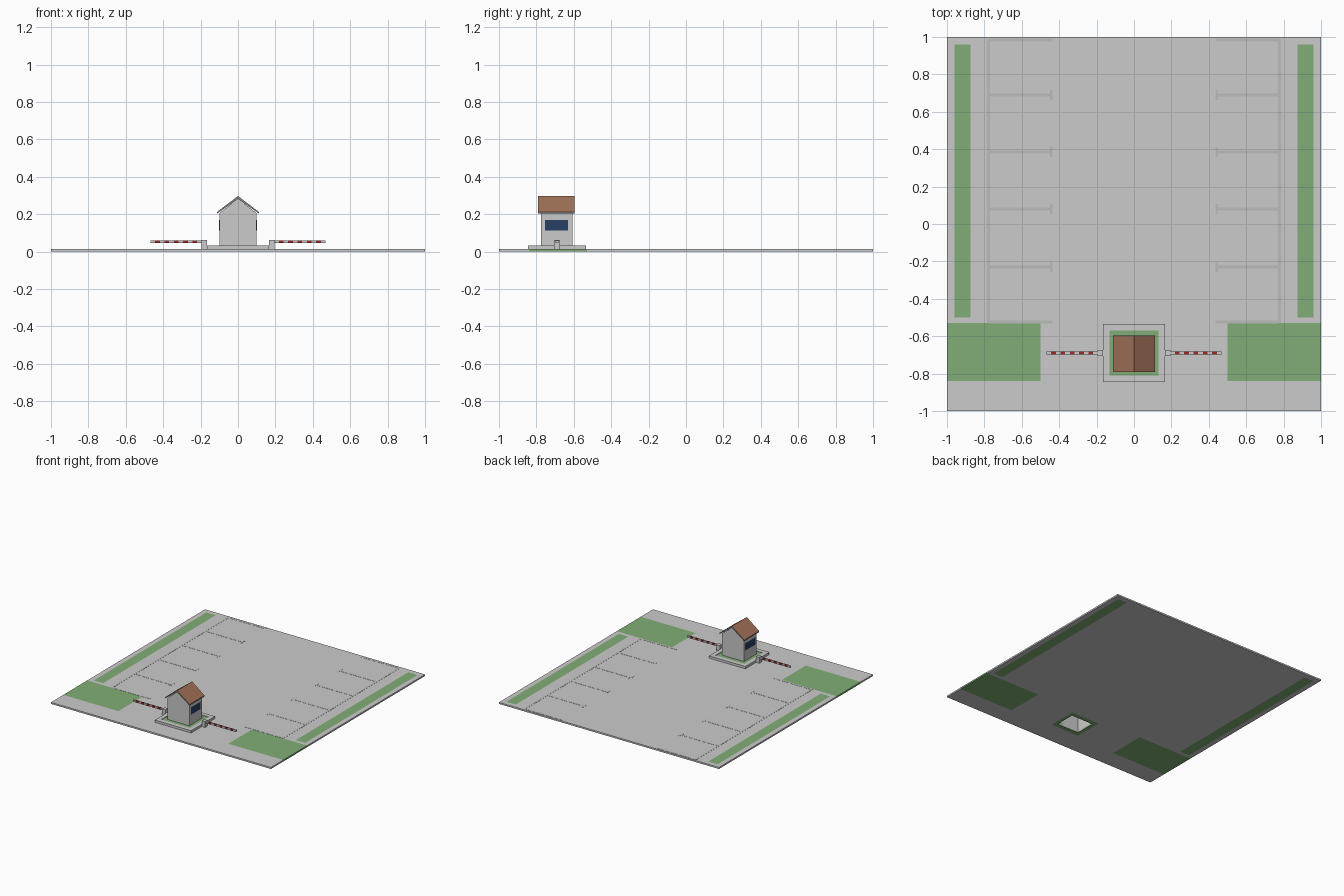
import bpy, bmesh

if "Cube" in bpy.data.objects:
    bpy.data.objects.remove(bpy.data.objects["Cube"])

SLAB = 0.013


def mat(name, rgb):
    m = bpy.data.materials.new(name)
    m.diffuse_color = (*rgb, 1)
    m.use_nodes = True
    m.node_tree.nodes["Principled BSDF"].inputs["Base Color"].default_value = m.diffuse_color
    return m


GREEN = mat("grass_green", (0.22, 0.42, 0.18))
BROWN = mat("roof_brown", (0.36, 0.17, 0.10))
BLUE = mat("window_blue", (0.02, 0.05, 0.13))
RED = mat("barrier_red", (0.35, 0.02, 0.02))
WHITE = mat("barrier_white", (0.75, 0.75, 0.75))
PAINT = mat("line_paint", (0.5, 0.5, 0.5))


def finish(name, bm, *mats):
    me = bpy.data.meshes.new(name)
    bmesh.ops.recalc_face_normals(bm, faces=bm.faces)
    bm.to_mesh(me)
    bm.free()
    ob = bpy.data.objects.new(name, me)
    bpy.context.collection.objects.link(ob)
    for m in mats:
        me.materials.append(m)
    return ob


def add_box(bm, x0, x1, y0, y1, z0, z1, index=0):
    verts = bmesh.ops.create_cube(bm, size=1)["verts"]
    for v in verts:
        v.co.x = x1 if v.co.x > 0 else x0
        v.co.y = y1 if v.co.y > 0 else y0
        v.co.z = z1 if v.co.z > 0 else z0
    for f in {f for v in verts for f in v.link_faces}:
        f.material_index = index


def boxes(name, items, *mats):
    bm = bmesh.new()
    for b in items:
        add_box(bm, *b)
    return finish(name, bm, *mats)


def ring(name, outer, inner, z0, z1, *mats):
    """Rectangular frame; outer and inner are x0, x1, y0, y1."""
    bm = bmesh.new()
    def loop(r, z):
        x0, x1, y0, y1 = r
        return [bm.verts.new((x, y, z)) for x, y in
                ((x0, y0), (x1, y0), (x1, y1), (x0, y1))]
    loops = [loop(outer, z0), loop(outer, z1), loop(inner, z1), loop(inner, z0)]
    for a, b in zip(loops, loops[1:] + loops[:1]):
        for i in range(4):
            j = (i + 1) % 4
            bm.faces.new((a[i], a[j], b[j], b[i]))
    return finish(name, bm, *mats)


def extrude_y(bm, profile, y0, y1, caps=True):
    a = [bm.verts.new((x, y0, z)) for x, z in profile]
    b = [bm.verts.new((x, y1, z)) for x, z in profile]
    n = len(profile)
    sides = [bm.faces.new((a[i], a[(i + 1) % n], b[(i + 1) % n], b[i]))
             for i in range(n)]
    if caps:
        bm.faces.new(a)
        bm.faces.new(b)
    return sides


# Ground slab with openings for the lawns and the booth island
ground = boxes("ground", [(-1, 1, -1, 1, 0, SLAB)])
lawns = [(-0.96, -0.875, -0.50, 0.96), (0.875, 0.96, -0.50, 0.96),
         (-1, -0.5, -0.84, -0.53), (0.5, 1, -0.84, -0.53)]
island = (-0.165, 0.165, -0.845, -0.535)
cuts = [(x0 - (0.1 if x0 == -1 else 0), x1 + (0.1 if x1 == 1 else 0), y0, y1, -0.1, 0.1)
        for x0, x1, y0, y1 in lawns + [island]]
cutter = boxes("ground_cutter", cuts)
cutter.hide_render = True
cutter.hide_viewport = True
mod = ground.modifiers.new("openings", "BOOLEAN")
mod.operation = "DIFFERENCE"
mod.solver = "EXACT"
mod.object = cutter

# Lawns set flush in the slab
boxes("lawns", [(*r, 0, SLAB) for r in lawns], GREEN)

# Parking bay markings, mirrored left and right
lines = []
rows = [-0.523, -0.23, 0.08, 0.385, 0.69, 0.983]
for s in (-1, 1):
    def side(a, b, y0, y1):
        lo, hi = sorted((s * a, s * b))
        lines.append((lo, hi, y0, y1, 0.004, SLAB + 0.001))
    side(0.77, 0.785, -0.53, 0.99)
    for i, y in enumerate(rows):
        side(0.435, 0.77, y - 0.008, y + 0.008)
        if 0 < i < 5:
            side(0.435, 0.448, y - 0.026, y + 0.026)
boxes("parking_lines", lines, PAINT)

# Raised kerb island with planted strip around the booth
ring("island_kerb", island, (-0.13, 0.13, -0.81, -0.57), 0, 0.032)
ring("island_grass", (-0.13, 0.13, -0.81, -0.57), (-0.1, 0.1, -0.775, -0.608), 0, 0.028, GREEN)

# Booth shell, open underneath
bm = bmesh.new()
faces = extrude_y(bm, [(-0.1, 0), (0.1, 0), (0.1, 0.205), (0, 0.284), (-0.1, 0.205)],
                  -0.775, -0.608)
bm.normal_update()
bmesh.ops.delete(bm, geom=[faces[0]], context="FACES_ONLY")
finish("booth_walls", bm)

# Gable roof with brown tiles on the upper slopes
bm = bmesh.new()
faces = extrude_y(bm, [(-0.112, 0.203), (0, 0.282), (0.112, 0.203),
                       (0.112, 0.212), (0, 0.297), (-0.112, 0.212)], -0.79, -0.595)
for i in (3, 4):
    faces[i].material_index = 1
finish("booth_roof", bm, mat("roof_edge", (0.25, 0.25, 0.26)), BROWN)

# Side windows
boxes("booth_windows", [(min(s * 0.098, s * 0.102), max(s * 0.098, s * 0.102),
                         -0.755, -0.632, 0.112, 0.168) for s in (-1, 1)], BLUE)

# Barrier posts and striped arms
for s, label in ((-1, "left"), (1, "right")):
    def span(a, b):
        return min(s * a, s * b), max(s * a, s * b)
    boxes(label + "_barrier_post", [(*span(0.165, 0.195), -0.706, -0.674, SLAB - 0.003, 0.062)])
    step = (0.468 - 0.193) / 11
    boxes(label + "_barrier_arm",
          [(*span(0.193 + i * step, 0.193 + (i + 1) * step), -0.697, -0.683, 0.045, 0.059, i % 2)
           for i in range(11)], WHITE, RED)
